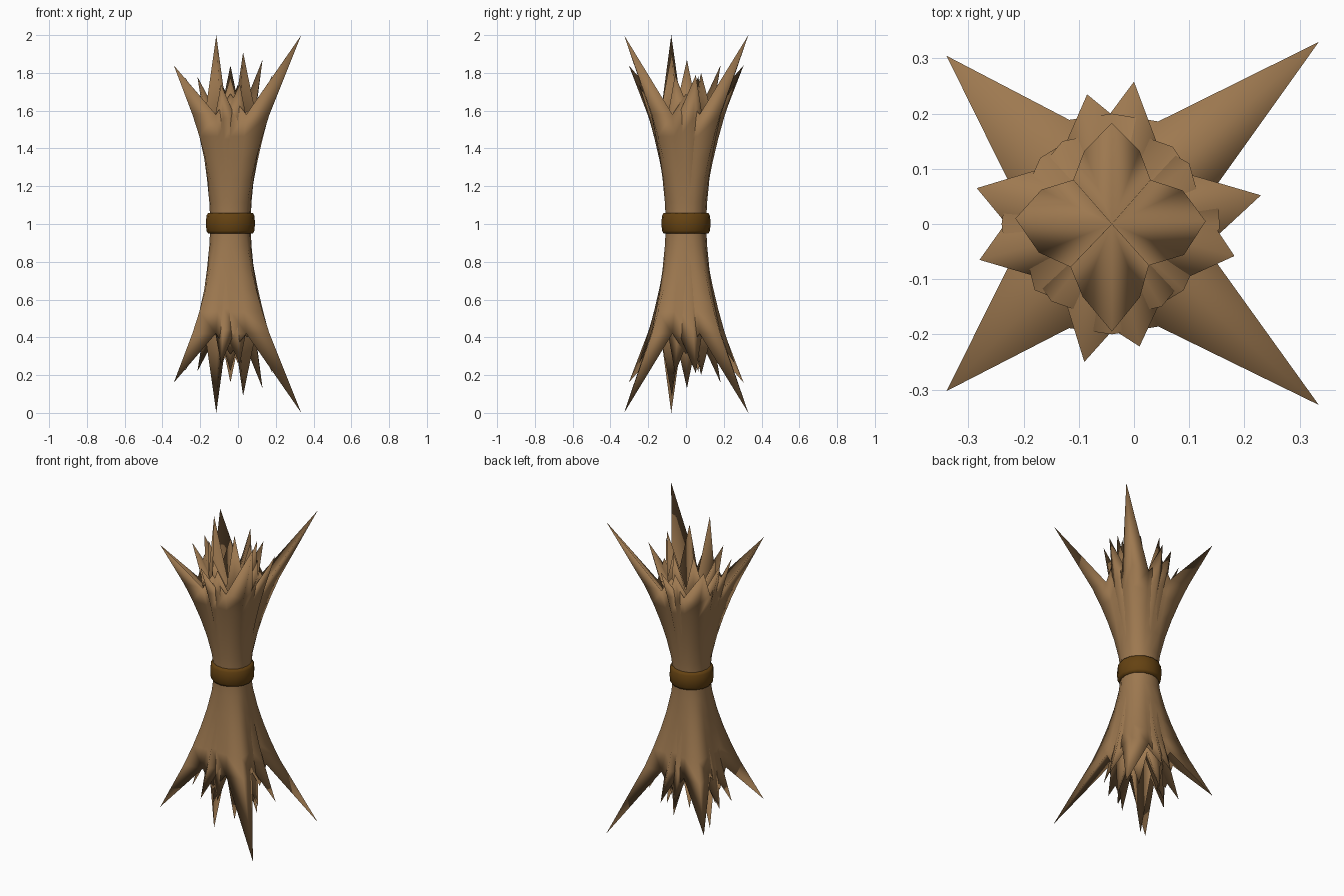
import bpy, bmesh
from math import sin, cos, pi, atan2, hypot

if "Cube" in bpy.data.objects:
    bpy.data.objects.remove(bpy.data.objects["Cube"], do_unlink=True)

CENTRE = (-0.04, 0.0, 1.0)


def material(name, color):
    m = bpy.data.materials.new(name)
    m.use_nodes = True
    m.diffuse_color = color
    m.node_tree.nodes["Principled BSDF"].inputs["Base Color"].default_value = color
    return m


straw = material("straw tan", (0.34, 0.19, 0.08, 1))
cord = material("cord brown", (0.13, 0.055, 0.006, 1))


def finish(name, bm, mat):
    me = bpy.data.meshes.new(name)
    bm.to_mesh(me)
    bm.free()
    me.materials.append(mat)
    for p in me.polygons:
        p.use_smooth = True
    ob = bpy.data.objects.new(name, me)
    ob.location = CENTRE
    bpy.context.collection.objects.link(ob)
    return ob


def flare(waist, r_end, t):
    return waist + (r_end - waist) * t ** 1.55


def straw_layer(name, tips, waist, valley_r, valley_z, core_z, steps=5):
    """Flared bundle whose rim rises to a spike at each tip, mirrored about the waist."""
    tips = [(atan2(y, x - CENTRE[0]) % (2 * pi), hypot(x - CENTRE[0], y), z - 1)
            for x, y, z in tips]
    tips.sort()
    h = valley_z - 1
    columns = []                       # angle, radius and height at the column's end
    for i, tip in enumerate(tips):
        gap = (tips[(i + 1) % len(tips)][0] - tip[0]) % (2 * pi)
        columns.append(tip)
        columns.append((tip[0] + gap / 2, valley_r, h))
    bm = bmesh.new()
    rows = []
    for s in range(steps + 1):
        z = h * s / steps
        row = []
        for a, r_end, z_end in columns:
            r = flare(waist, r_end, z / z_end)
            row.append(bm.verts.new((r * cos(a), r * sin(a), z)))
        rows.append(row)
    n = len(columns)
    for low, high in zip(rows, rows[1:]):
        for i in range(n):
            j = (i + 1) % n
            bm.faces.new((low[i], low[j], high[j], high[i]))
    # spikes on the rim, closed on the inside by folds running down to the core
    rim = rows[-1]
    core = bm.verts.new((0, 0, core_z - 1))
    for i in range(0, n, 2):
        a, r, z = columns[i]
        tip = bm.verts.new((r * cos(a), r * sin(a), z))
        left, right = rim[i - 1], rim[i + 1]
        bm.faces.new((left, rim[i], tip))
        bm.faces.new((rim[i], right, tip))
        bm.faces.new((left, tip, core))
        bm.faces.new((tip, right, core))
    ob = finish(name, bm, straw)
    mod = ob.modifiers.new("mirror", "MIRROR")
    mod.use_axis = (False, False, True)


# Outer stalks: four long corner spikes and four short ones between
straw_layer("outer_stalks", [
    (0.335, 0.33, 2.0), (0.335, -0.328, 2.0), (-0.34, 0.305, 1.84), (-0.34, -0.303, 1.84),
    (-0.04, 0.2, 1.69), (-0.04, -0.2, 1.69), (-0.24, 0, 1.69), (0.155, 0, 1.69)],
    0.106, 0.204, 1.58, 1.3)

# Two middle layers, each turned a little from the axes
straw_layer("middle_stalks_a", [
    (0.23, 0.052, 1.79), (-0.085, 0.235, 1.74), (-0.28, -0.065, 1.78), (0.01, -0.222, 1.74),
    (0.07, 0.14, 1.6), (-0.17, 0.12, 1.6), (-0.15, -0.14, 1.6), (0.09, -0.12, 1.6)],
    0.1, 0.17, 1.56, 1.3)
straw_layer("middle_stalks_b", [
    (0.182, -0.058, 1.79), (0, 0.258, 1.74), (-0.285, 0.065, 1.78), (-0.09, -0.25, 1.74),
    (0.1, 0.11, 1.6), (-0.13, 0.15, 1.6), (-0.18, -0.12, 1.6), (0.05, -0.15, 1.6)],
    0.096, 0.165, 1.56, 1.3)

# Inner stalks: steep diagonal spikes with shorter ones on the axes
straw_layer("inner_stalks", [
    (-0.115, -0.078, 2.0), (0.027, -0.075, 1.91), (0.03, 0.08, 1.8), (-0.11, 0.08, 1.8),
    (-0.04, 0.183, 1.84), (-0.04, -0.195, 1.78), (-0.215, 0.01, 1.78), (0.13, 0.005, 1.87)],
    0.09, 0.142, 1.6, 1.45)

# Cord: a rounded band around the waist
bm = bmesh.new()
section = [(0.1, -0.055), (0.118, -0.055), (0.127, -0.04), (0.13, 0),
           (0.127, 0.04), (0.118, 0.055), (0.1, 0.055)]
SIDES = 16
rings = []
for k in range(SIDES):
    a = 2 * pi * k / SIDES
    rings.append([bm.verts.new((r * cos(a), r * sin(a), z + 0.004)) for r, z in section])
for k in range(SIDES):
    p, q = rings[k], rings[(k + 1) % SIDES]
    for i in range(len(section)):
        j = (i + 1) % len(section)
        bm.faces.new((p[i], q[i], q[j], p[j]))
finish("cord_band", bm, cord)
